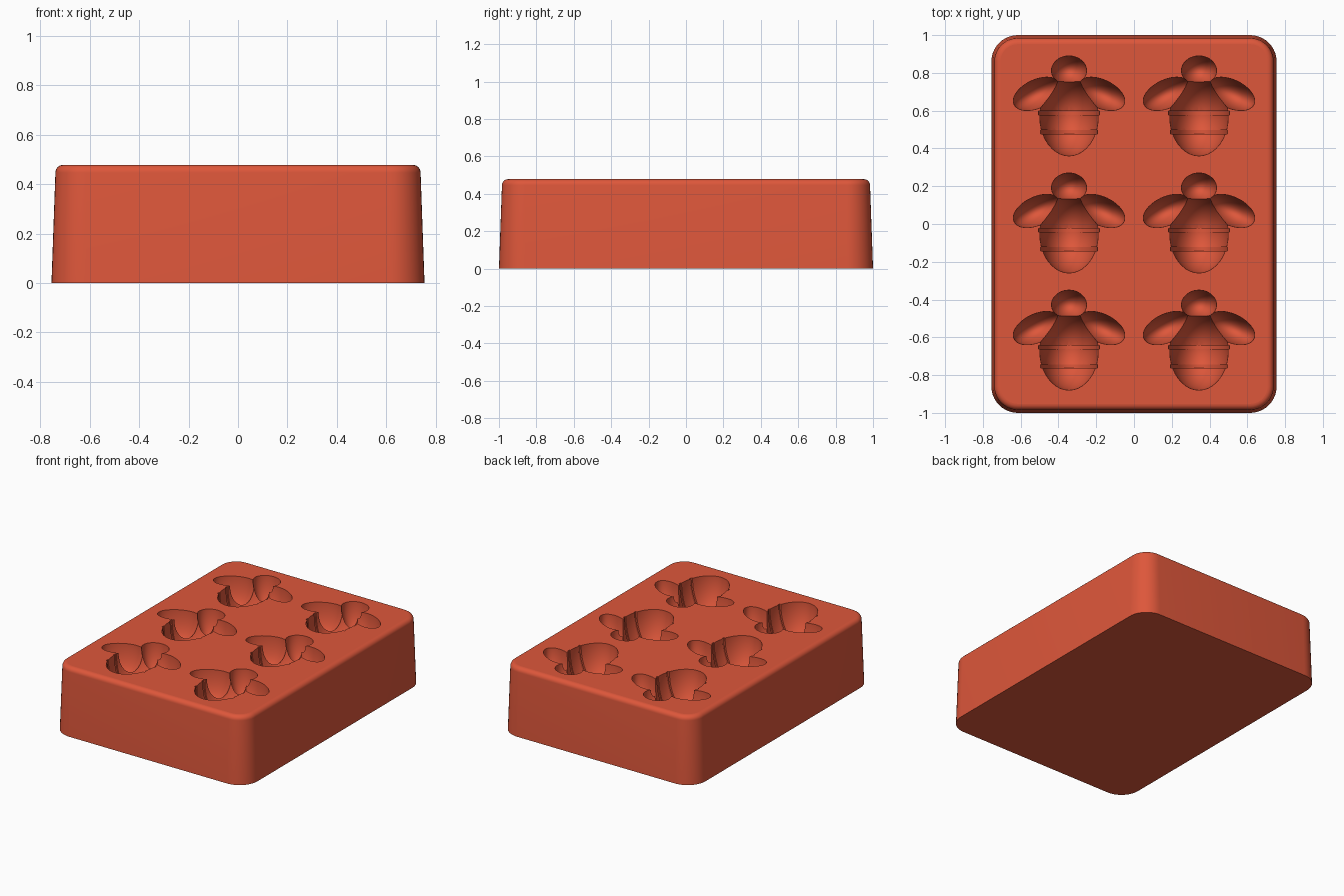
import bpy, bmesh, math
from mathutils import Matrix, Vector

cube = bpy.data.objects.get("Cube")
if cube:
    bpy.data.objects.remove(cube, do_unlink=True)

TOP = 0.478

# Single silicone colour
mat = bpy.data.materials.new("terracotta_red")
mat.use_nodes = True
color = (0.73, 0.095, 0.043, 1)
mat.diffuse_color = color
bsdf = next(n for n in mat.node_tree.nodes if n.type == "BSDF_PRINCIPLED")
bsdf.inputs["Base Color"].default_value = color


def make_object(name, bm):
    bmesh.ops.recalc_face_normals(bm, faces=bm.faces)
    mesh = bpy.data.meshes.new(name)
    bm.to_mesh(mesh)
    bm.free()
    mesh.materials.append(mat)
    obj = bpy.data.objects.new(name, mesh)
    bpy.context.collection.objects.link(obj)
    return obj


def rounded_ring(bm, inset, z, steps=10):
    """Rounded rectangle of vertices, shrunk evenly by the inset."""
    radius = 0.14
    ring = []
    for k, (sx, sy) in enumerate([(1, 1), (-1, 1), (-1, -1), (1, -1)]):
        for i in range(steps + 1):
            a = math.pi / 2 * (k + i / steps)
            r = radius - inset
            ring.append(bm.verts.new((sx * (0.755 - radius) + r * math.cos(a),
                                      sy * (1.0 - radius) + r * math.sin(a), z)))
    return ring


# Block: drafted walls and a rounded top rim
fillet, draft = 0.032, 0.016
levels = [(0, 0)]
for i in range(8):
    a = math.pi / 2 * i / 7
    levels.append((draft + fillet * (1 - math.cos(a)),
                   TOP - fillet * (1 - math.sin(a))))
bm = bmesh.new()
rings = [rounded_ring(bm, inset, z) for inset, z in levels]
for low, high in zip(rings, rings[1:]):
    for i in range(len(low)):
        j = (i + 1) % len(low)
        bm.faces.new((low[i], low[j], high[j], high[i]))
bm.faces.new(rings[0])
bm.faces.new(rings[-1])
block = make_object("mould_block", bm)
bpy.context.view_layer.objects.active = block
block.select_set(True)


def ellipsoid(bm, place, size):
    bmesh.ops.create_uvsphere(bm, u_segments=40, v_segments=21, radius=1,
                              matrix=place @ Matrix.Diagonal((*size, 1)))


def band(bm, place, size):
    bmesh.ops.create_cone(bm, cap_ends=True, segments=48, radius1=1, radius2=1, depth=2,
                          matrix=place @ Matrix.Diagonal((*size, 1))
                          @ Matrix.Rotation(math.pi / 2, 4, "X"))


def carve(shape, size, dx, dy, turn=0):
    """Cut one part of the bee into the block at all six places."""
    bm = bmesh.new()
    for x in (-0.344, 0.344):
        for row in (-1, 0, 1):
            spot = Vector((x + dx, 0.62 * row - 0.053 + dy, TOP + 0.002))
            shape(bm, Matrix.Translation(spot) @ Matrix.Rotation(turn, 4, "Z"), size)
    cutter = make_object("cavity_cutter", bm)
    cutter.hide_render = True
    cut = block.modifiers.new("cavity", "BOOLEAN")
    cut.operation = "DIFFERENCE"
    cut.solver = "MANIFOLD"
    cut.object = cutter
    bpy.ops.object.modifier_apply(modifier="cavity")
    bpy.data.objects.remove(cutter, do_unlink=True)


# Bee-shaped cavities: body, head, two wings and two stripe grooves each
body = Vector((0.155, 0.207, 0.28))
carve(ellipsoid, body, 0, 0)
carve(ellipsoid, (0.093, 0.078, 0.19), 0, 0.245)
for side in (-1, 1):
    carve(ellipsoid, (0.134, 0.075, 0.2), side * 0.17, 0.122, -side * math.radians(25))
for dy in (-0.08, 0.02):
    k = math.sqrt(1 - (dy / body.y) ** 2)
    carve(band, (body.x * k + 0.007, 0.01, body.z * k + 0.007), 0, dy)

# Smooth walls and cavities, flat top and base
bpy.ops.object.shade_smooth_by_angle(angle=math.radians(30))
for face in block.data.polygons:
    level = face.center.z > TOP - 0.001 or face.center.z < 0.001
    if level and abs(face.normal.z) > 0.999:
        face.use_smooth = False
